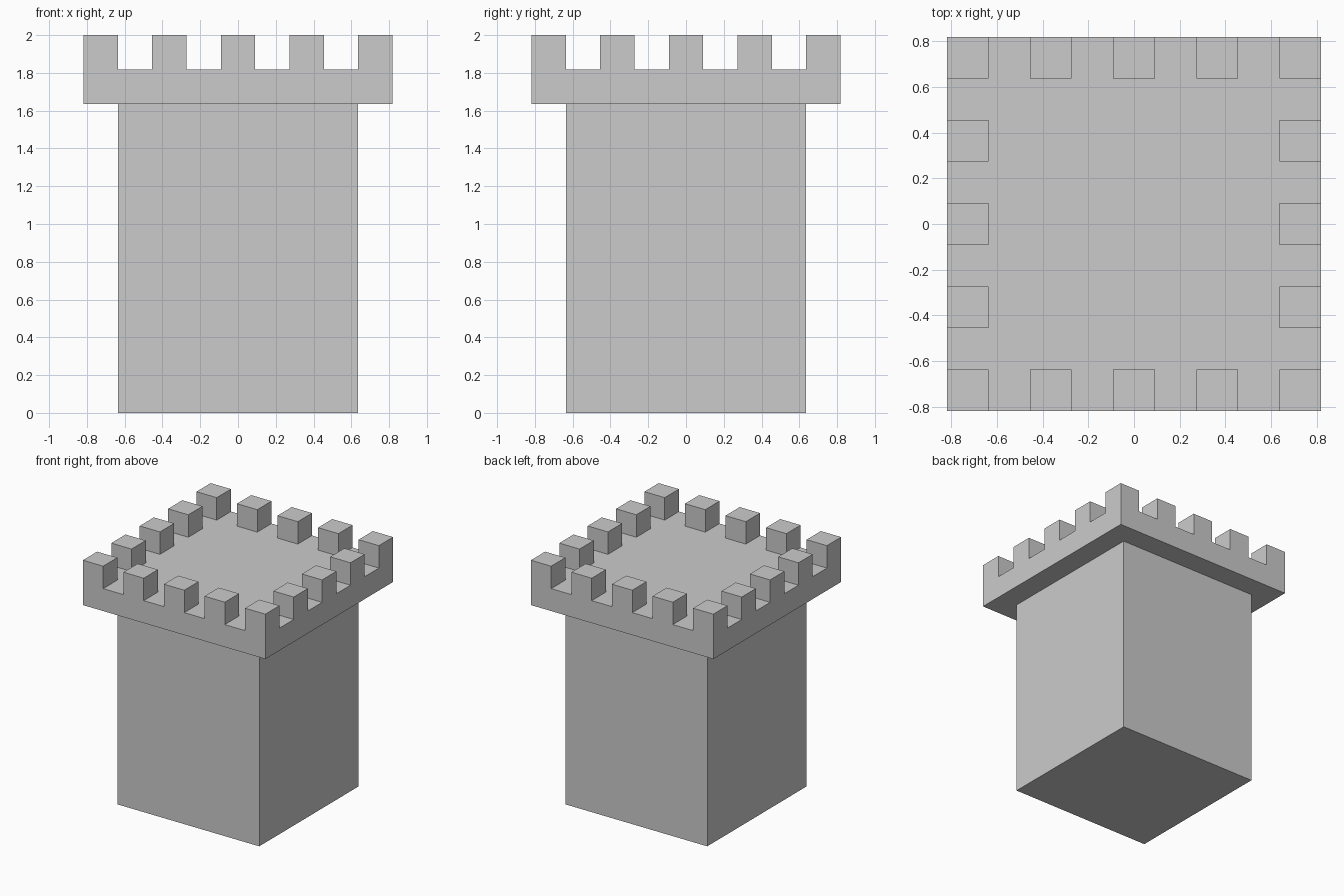
import bpy
import bmesh
from mathutils import Vector

cube = bpy.data.objects.get("Cube")
if cube:
    bpy.data.objects.remove(cube, do_unlink=True)

UNIT = 2 / 11          # one block of the tower
CELLS = 9              # blocks across the crown
SHAFT = 7              # blocks across the shaft
SHAFT_TOP = 9 * UNIT

stone = bpy.data.materials.new("grey_stone")
stone.use_nodes = True
GREY = (0.6, 0.6, 0.6, 1)
stone.diffuse_color = GREY
stone.node_tree.nodes["Principled BSDF"].inputs["Base Color"].default_value = GREY


def add_object(name, bm):
    mesh = bpy.data.meshes.new(name)
    bmesh.ops.recalc_face_normals(bm, faces=bm.faces)
    bm.to_mesh(mesh)
    bm.free()
    mesh.materials.append(stone)
    obj = bpy.data.objects.new(name, mesh)
    bpy.context.collection.objects.link(obj)
    return obj


def raise_faces(bm, faces, height):
    """Extrude faces upwards, leaving nothing behind inside the solid."""
    result = bmesh.ops.extrude_face_region(bm, geom=faces)
    verts = [g for g in result["geom"] if isinstance(g, bmesh.types.BMVert)]
    bmesh.ops.translate(bm, verts=verts, vec=(0, 0, height))
    bmesh.ops.delete(bm, geom=[f for f in faces if f.is_valid], context="FACES")


# Square shaft
bm = bmesh.new()
bmesh.ops.create_cube(bm, size=1)
bmesh.ops.scale(bm, verts=bm.verts, vec=(SHAFT * UNIT, SHAFT * UNIT, SHAFT_TOP))
bmesh.ops.translate(bm, verts=bm.verts, vec=(0, 0, SHAFT_TOP / 2))
add_object("tower_shaft", bm)

# Crown: a slab of square cells, with every other border cell raised as a merlon
bm = bmesh.new()
bmesh.ops.create_grid(bm, x_segments=CELLS, y_segments=CELLS, size=CELLS * UNIT / 2)
bmesh.ops.translate(bm, verts=bm.verts, vec=(0, 0, SHAFT_TOP + UNIT))
edge = CELLS // 2
merlons = []
for face in bm.faces:
    center = face.calc_center_median()
    col, row = round(center.x / UNIT), round(center.y / UNIT)
    if max(abs(col), abs(row)) == edge and col % 2 == 0 and row % 2 == 0:
        merlons.append(face)
border = [e for e in bm.edges if e.is_boundary]

# Slab sides and underside
result = bmesh.ops.extrude_edge_only(bm, edges=border)
lower = [g for g in result["geom"] if isinstance(g, bmesh.types.BMVert)]
bmesh.ops.translate(bm, verts=lower, vec=Vector((0, 0, -UNIT)))
bmesh.ops.holes_fill(bm, edges=[e for e in bm.edges if e.is_boundary], sides=0)

# Merlons
for face in merlons:
    raise_faces(bm, [face], UNIT)

# Merge the coplanar cells into clean flat faces
bmesh.ops.dissolve_limit(bm, angle_limit=0.01, verts=bm.verts, edges=bm.edges)
add_object("battlement_crown", bm)
